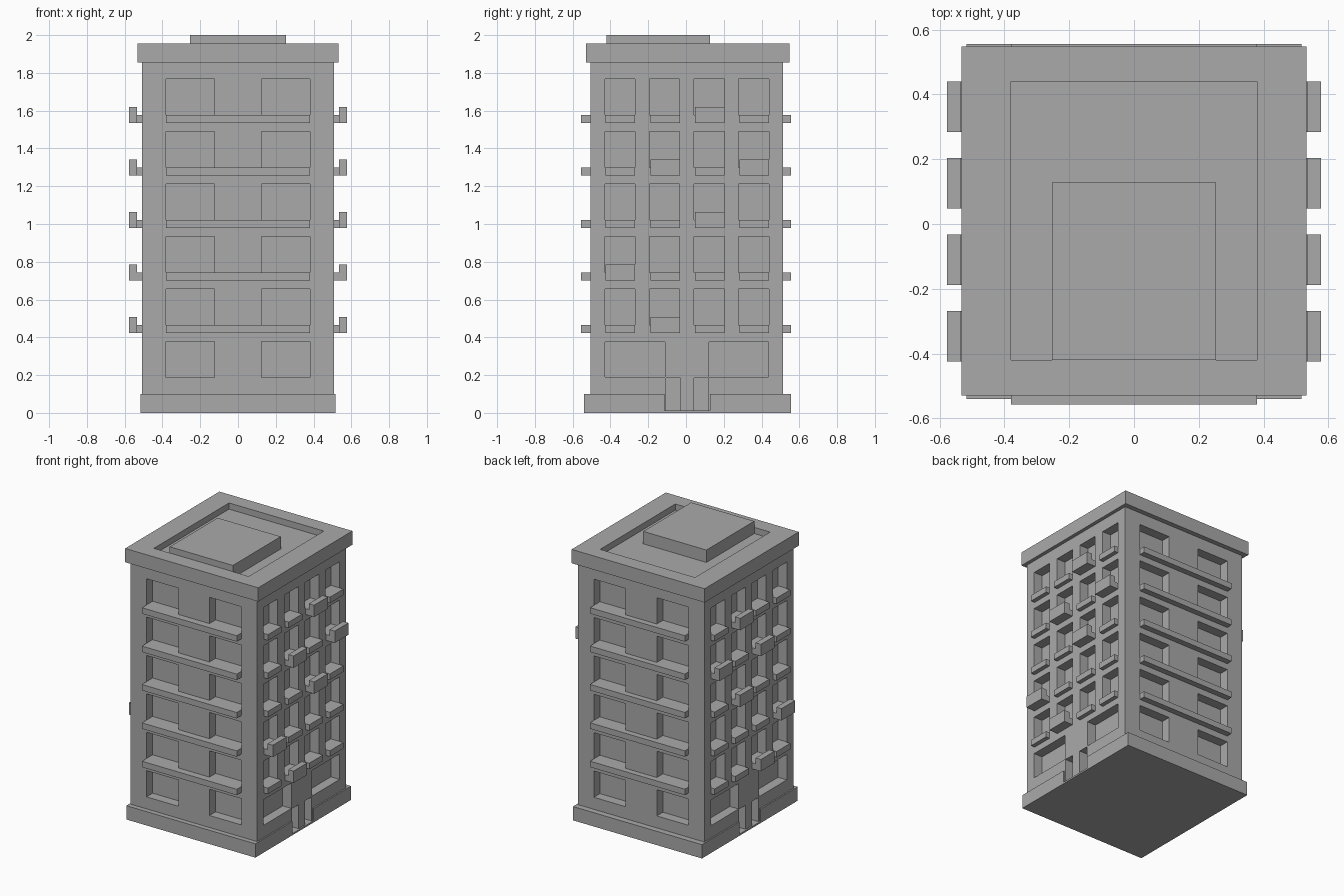
import bpy, bmesh
from mathutils import Vector

if "Cube" in bpy.data.objects:
    bpy.data.objects.remove(bpy.data.objects["Cube"], do_unlink=True)

concrete = bpy.data.materials.new("grey concrete")
concrete.use_nodes = True
concrete.diffuse_color = (0.4, 0.4, 0.4, 1)
bsdf = concrete.node_tree.nodes["Principled BSDF"]
bsdf.inputs["Base Color"].default_value = concrete.diffuse_color
bsdf.inputs["Roughness"].default_value = 0.8


def boxes(name, ranges):
    """One object made of boxes, each given as (x range, y range, z range)."""
    bm = bmesh.new()
    for box in ranges:
        low = Vector(min(r) for r in box)
        high = Vector(max(r) for r in box)
        verts = bmesh.ops.create_cube(bm, size=1)["verts"]
        for v in verts:
            v.co = (low + high) / 2 + v.co * (high - low)
    mesh = bpy.data.meshes.new(name)
    bm.to_mesh(mesh)
    bm.free()
    mesh.materials.append(concrete)
    obj = bpy.data.objects.new(name, mesh)
    bpy.context.collection.objects.link(obj)
    return obj


def carve(obj, ranges):
    """Cut boxes out of an object."""
    cutter = boxes("cutter", ranges)
    cutter.hide_render = True
    mod = obj.modifiers.new("openings", "BOOLEAN")
    mod.operation, mod.solver, mod.object = "DIFFERENCE", "EXACT", cutter
    bpy.context.view_layer.objects.active = obj
    bpy.ops.object.modifier_apply(modifier=mod.name)
    bpy.data.objects.remove(cutter, do_unlink=True)


WALL_X, FRONT, BACK = 0.507, -0.505, 0.513
DEPTH, FLOOR, PITCH = 0.07, 0.465, 0.278
COLUMNS = [-0.43 + 0.2363 * i for i in range(4)]
BALCONIES = {(0, 1), (1, 0), (2, 2), (3, 1), (3, 3), (4, 2)}
floors = [FLOOR + PITCH * i for i in range(5)]


def side(s, inner, outer):
    return (s * inner, s * outer)


# Window and doorway openings in the tower
openings = []
for s in (-1, 1):
    for z in [0.187] + floors:
        for wall in ((FRONT - 0.1, FRONT + DEPTH), (BACK - DEPTH, BACK + 0.1)):
            openings.append((side(s, 0.125, 0.38), wall, (z, z + 0.19)))
    cut = side(s, WALL_X - DEPTH, 0.7)
    for z in floors:
        for y in COLUMNS:
            openings.append((cut, (y, y + 0.16), (z, z + 0.19)))
    for y in ((-0.43, -0.112), (0.122, 0.438)):
        openings.append((cut, y, (0.19, 0.375)))
    for y in ((-0.105, -0.03), (0.042, 0.118)):
        openings.append((cut, y, (0.012, 0.186)))

tower = boxes("tower", [((-WALL_X, WALL_X), (FRONT, BACK), (0.005, 1.9))])
carve(tower, openings)

# Plinth with a gap at each side entrance
plinth = boxes("plinth", [((-0.517, 0.517), (-0.54, 0.556), (0, 0.1))])
carve(plinth, [(side(s, WALL_X - DEPTH, 0.7), (-0.115, 0.128), (0.012, 0.2))
               for s in (-1, 1)])

# Cornice with a sunken roof, and the roof hut
cornice = boxes("cornice", [((-0.533, 0.533), (-0.53, 0.548), (1.855, 1.955))])
carve(cornice, [((-0.38, 0.38), (-0.42, 0.44), (1.91, 2.1))])
boxes("roof_hut", [((-0.253, 0.253), (-0.42, 0.128), (1.9, 2.0))])

# Long ledges across front and back
boxes("long_ledges", [((-0.38, 0.38), y, (z - 0.043, z))
                      for z in floors
                      for y in ((-0.557, FRONT + 0.01), (BACK - 0.01, 0.556))])

# Window sills on both sides, some with a raised balcony front
sills, fronts = [], []
for s in (-1, 1):
    for f, z in enumerate(floors):
        for c, y in enumerate(COLUMNS):
            span = (y + 0.005, y + 0.161)
            sills.append((side(s, WALL_X - 0.01, 0.538), span, (z - 0.043, z)))
            if (f, c) in BALCONIES:
                fronts.append((side(s, 0.535, 0.577), span, (z - 0.043, z + 0.043)))
boxes("window_sills", sills)
boxes("balcony_fronts", fronts)
